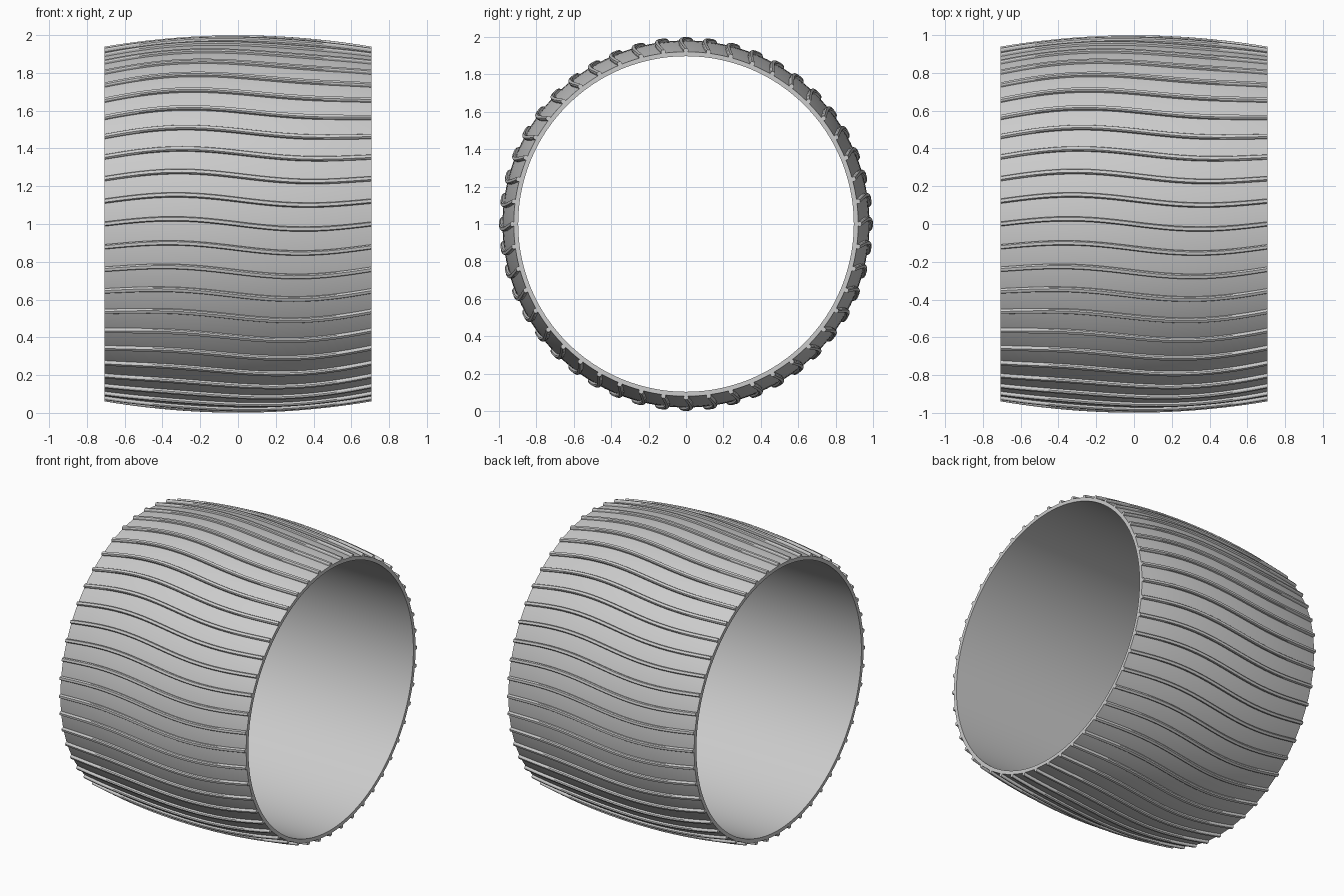
import bpy, bmesh, math

if "Cube" in bpy.data.objects:
    bpy.data.objects.remove(bpy.data.objects["Cube"])

HALF = 0.707          # half the width of the band along x
R_MID, R_END = 0.981, 0.921
R_IN = 0.897
RIDGES = 48
SWING = 0.028         # sideways wave of each ridge, in radians

grey = bpy.data.materials.new("grey")
grey.diffuse_color = (0.6, 0.6, 0.6, 1)
grey.use_nodes = True
grey.node_tree.nodes["Principled BSDF"].inputs["Base Color"].default_value = grey.diffuse_color


def barrel(x):
    """Outer radius of the band at x."""
    return R_MID - (R_MID - R_END) * (x / HALF) ** 2


def point(x, r, a):
    """Angle runs from the front (-y) up towards +z."""
    return (x, -r * math.cos(a), 1 + r * math.sin(a))


def finish(name, bm):
    bmesh.ops.recalc_face_normals(bm, faces=bm.faces)
    mesh = bpy.data.meshes.new(name)
    bm.to_mesh(mesh)
    bm.free()
    mesh.materials.append(grey)
    obj = bpy.data.objects.new(name, mesh)
    bpy.context.collection.objects.link(obj)
    bpy.context.view_layer.objects.active = obj
    obj.select_set(True)
    bpy.ops.object.shade_smooth_by_angle(angle=math.radians(30))
    obj.select_set(False)


# Band: bulged outside, straight bore, closed profile swept around x
steps, seg = 24, 192
xs = [-HALF + 2 * HALF * i / steps for i in range(steps + 1)]
profile = [(x, barrel(x)) for x in xs] + [(HALF, R_IN), (-HALF, R_IN)]
bm = bmesh.new()
rings = [[bm.verts.new(point(x, r, math.tau * k / seg)) for x, r in profile]
         for k in range(seg)]
n = len(profile)
for k in range(seg):
    a, b = rings[k], rings[(k + 1) % seg]
    for i in range(n):
        j = (i + 1) % n
        bm.faces.new((a[i], a[j], b[j], b[i]))
finish("band", bm)

# Wavy ridges: small rounded section (sideways offset, height) swept along x
section = [(-0.013, -0.006), (-0.013, 0.011), (-0.008, 0.018),
           (0.008, 0.018), (0.013, 0.011), (0.013, -0.006)]
m = len(section)
bm = bmesh.new()
for k in range(RIDGES):
    base = math.tau * k / RIDGES
    rows = []
    for x in xs:
        a = base - SWING * math.sin(math.pi * x / HALF)
        rows.append([bm.verts.new(point(x, barrel(x) + h, a + w))
                     for w, h in section])
    for p, q in zip(rows, rows[1:]):
        for i in range(m):
            j = (i + 1) % m
            bm.faces.new((p[i], p[j], q[j], q[i]))
    bm.faces.new(rows[0])
    bm.faces.new(rows[-1])
finish("wavy_ridges", bm)
